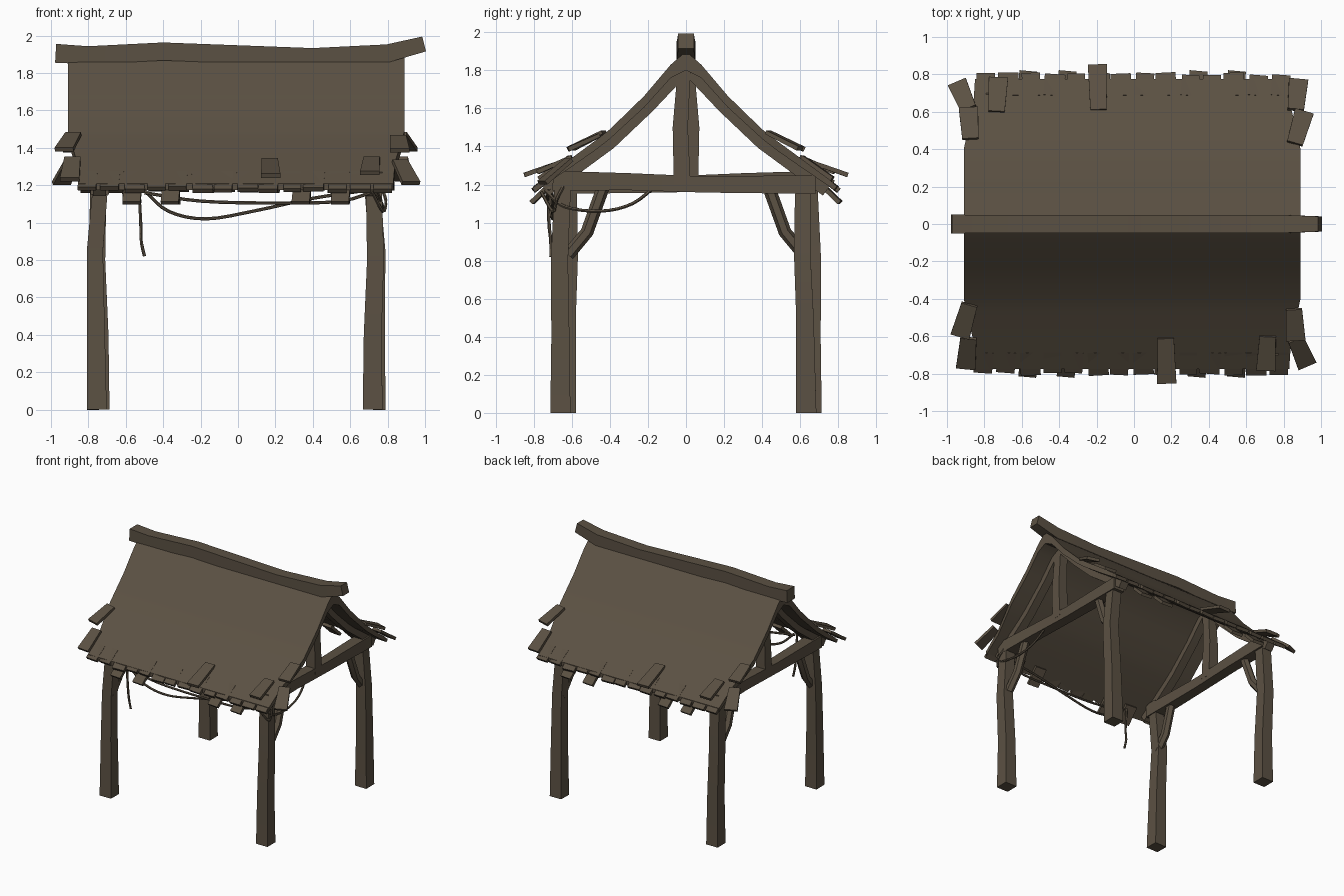
import bpy, bmesh, math, random
from mathutils import Vector

if "Cube" in bpy.data.objects:
    bpy.data.objects.remove(bpy.data.objects["Cube"])

random.seed(4)
wood = bpy.data.materials.new("weathered_brown_wood")
wood.diffuse_color = (0.105, 0.082, 0.056, 1)
wood.use_nodes = True
wood.node_tree.nodes["Principled BSDF"].inputs["Base Color"].default_value = wood.diffuse_color


def finish(bm, name, angle=50):
    bmesh.ops.recalc_face_normals(bm, faces=bm.faces)
    me = bpy.data.meshes.new(name)
    bm.to_mesh(me)
    bm.free()
    me.materials.append(wood)
    for p in me.polygons:
        p.use_smooth = True
    me.set_sharp_from_angle(angle=math.radians(angle))
    ob = bpy.data.objects.new(name, me)
    bpy.context.collection.objects.link(ob)
    return ob


def turn(pts):
    """Half-turn of a path about the vertical axis of the model."""
    return [(-0.02 - x, -y, z) for x, y, z in pts]


def beam(name, pts, hw, hh=None, ref=(0, 0, 1), scale=None, sides=4):
    """Sweep a rectangular (or round) section along a path."""
    hh = hh or hw
    pts = [Vector(p) for p in pts]
    bm = bmesh.new()
    rings = []
    for i, p in enumerate(pts):
        t = (pts[min(i + 1, len(pts) - 1)] - pts[max(i - 1, 0)]).normalized()
        s = t.cross(Vector(ref)).normalized()
        u = s.cross(t)
        k = scale[i] if scale else 1
        if sides == 4:
            sec = [(-1, -1), (1, -1), (1, 1), (-1, 1)]
        else:
            sec = [(math.cos(a * math.tau / sides), math.sin(a * math.tau / sides)) for a in range(sides)]
        rings.append([bm.verts.new(p + s * a * hw * k + u * b * hh * k) for a, b in sec])
    n = len(rings[0])
    for r, q in zip(rings, rings[1:]):
        for j in range(n):
            bm.faces.new((r[j], r[(j + 1) % n], q[(j + 1) % n], q[j]))
    bm.faces.new(rings[0])
    bm.faces.new(rings[-1])
    return finish(bm, name)


def both(name, pts, *args, **kw):
    """Make a part and its half-turned twin."""
    beam(name + "_a", pts, *args, **kw)
    beam(name + "_b", turn(pts), *args, **kw)


# crooked posts
X = (1, 0, 0)
both("outer_post", [(0.72, -0.66, 0), (0.72, -0.66, 0.4), (0.735, -0.665, 0.8), (0.725, -0.645, 1.26)],
     0.05, ref=X, scale=[1.06, 0.95, 0.9, 0.85])
both("inner_post", [(0.735, 0.632, 0), (0.74, 0.625, 0.5), (0.745, 0.61, 0.85), (0.71, 0.615, 1.26)],
     0.05, ref=X, scale=[1.06, 0.92, 0.86, 0.8])

# gable trusses: tie beam, king post, rafters and braces
both("tie_beam", [(0.72, -0.70, 1.22), (0.72, -0.3, 1.215), (0.72, 0.1, 1.20), (0.72, 0.68, 1.20)],
     0.047, scale=[1.1, 0.95, 0.9, 1.05])
both("king_post", [(0.72, -0.02, 1.2), (0.72, -0.03, 1.5), (0.72, -0.01, 1.8)], 0.04, ref=X, scale=[1.1, 1, 0.85])
for s in (-1, 1):
    side = "front" if s < 0 else "back"
    both(side + "_rafter", [(0.72, s * 0.03, 1.79), (0.72, s * 0.2, 1.61), (0.72, s * 0.4, 1.42),
                            (0.72, s * 0.74, 1.17)], 0.035)
    both(side + "_brace", [(0.73, s * 0.62, 0.83), (0.73, s * 0.52, 0.95), (0.72, s * 0.43, 1.2)],
         0.034, ref=X, sides=6)

# curved roof sheet, narrowing at the eaves
half = [(0.0, 1.90, 0.1, 0.9), (0.08, 1.83, 0.07, 0.9), (0.22, 1.665, 0.06, 0.9), (0.4, 1.49, 0.05, 0.9),
        (0.47, 1.435, 0.05, 0.885), (0.62, 1.325, 0.045, 0.85), (0.775, 1.21, 0.035, 0.84)]
line = [(-y, z, t, w) for y, z, t, w in half[:0:-1]] + half
bm = bmesh.new()
rows = []
for y, z, t, w in line:
    rows.append([bm.verts.new((-0.01 + sx * w, y, zz)) for sx, zz in ((-1, z), (1, z), (1, z - t), (-1, z - t))])
for r, q in zip(rows, rows[1:]):
    for j in range(4):
        bm.faces.new((r[j], r[(j + 1) % 4], q[(j + 1) % 4], q[j]))
bm.faces.new(rows[0])
bm.faces.new(rows[-1])
finish(bm, "roof_sheet", 40)

# wavy ridge log
beam("ridge_log", [(-0.975, 0, 1.905), (-0.8, 0, 1.895), (-0.4, 0, 1.915), (0, 0, 1.90), (0.4, 0, 1.885),
                   (0.8, 0, 1.905), (0.995, 0, 1.955)], 0.048, scale=[1.05, 1, 1, 1, 1, 1, 0.85])

# raised loose shingles on slope and gable edges
loose = [((0.17, -0.61, 1.335), (0.175, -0.85, 1.25)), ((0.715, -0.60, 1.345), (0.705, -0.78, 1.265)),
         ((-0.88, -0.43, 1.475), (-0.93, -0.60, 1.39)), ((-0.885, -0.61, 1.345), (-0.90, -0.77, 1.23)),
         ((0.855, -0.455, 1.46), (0.865, -0.62, 1.385)), ((0.865, -0.615, 1.33), (0.925, -0.755, 1.21))]
for i, (a, b) in enumerate(loose):
    both(f"loose_shingle_{i}", [a, b], 0.047, 0.011, scale=[0.92, 1.1])

# shingle fringe along the eaves
for i in range(14):
    x = -0.80 + i * 0.121
    d = random.uniform(0, 0.018)
    both(f"eave_shingle_{i}", [(x, -0.68, 1.265), (x + random.uniform(-0.01, 0.01), -0.785 - d, 1.185 - d)],
         random.uniform(0.045, 0.056), 0.013)

# longer shingles drooping under the eaves
for i, x in enumerate((-0.57, -0.365, 0.335, 0.545)):
    both(f"drooping_shingle_{i}", [(x + 0.01, -0.70, 1.21), (x, -0.81, 1.105)], 0.048, 0.012)


def rope(name, pts, r=0.009):
    """Smooth hanging rope through a few points."""
    v = [Vector(p) for p in pts]
    v = [2 * v[0] - v[1]] + v + [2 * v[-1] - v[-2]]
    out = []
    for a, b, c, d in zip(v, v[1:], v[2:], v[3:]):
        for k in range(4):
            t = k / 4
            out.append(0.5 * (2 * b + (c - a) * t + (2 * a - 5 * b + 4 * c - d) * t * t
                              + (3 * b - a - 3 * c + d) * t ** 3))
    beam(name, out + [v[-2]], r, ref=(0.1, 0.3, 0.95), sides=6)


# ropes slung beneath the front eave and around the front right post
rope("low_rope", [(-0.5, -0.72, 1.17), (-0.37, -0.71, 1.06), (-0.17, -0.70, 1.02), (0.1, -0.70, 1.065),
                  (0.4, -0.70, 1.13), (0.74, -0.71, 1.18)])
rope("high_rope", [(-0.5, -0.73, 1.16), (-0.2, -0.73, 1.115), (0.2, -0.73, 1.105), (0.55, -0.73, 1.115),
                   (0.76, -0.72, 1.18)])
rope("gable_rope", [(0.74, -0.74, 1.17), (0.775, -0.64, 1.085), (0.77, -0.45, 1.06), (0.76, -0.28, 1.10),
                    (0.74, -0.14, 1.21)])
rope("post_loop", [(0.72, -0.76, 1.16), (0.775, -0.70, 1.06), (0.79, -0.68, 1.12), (0.76, -0.64, 1.2)])
rope("dangling_rope", [(-0.53, -0.72, 1.18), (-0.52, -0.72, 1.0), (-0.517, -0.71, 0.9), (-0.5, -0.71, 0.82)])
